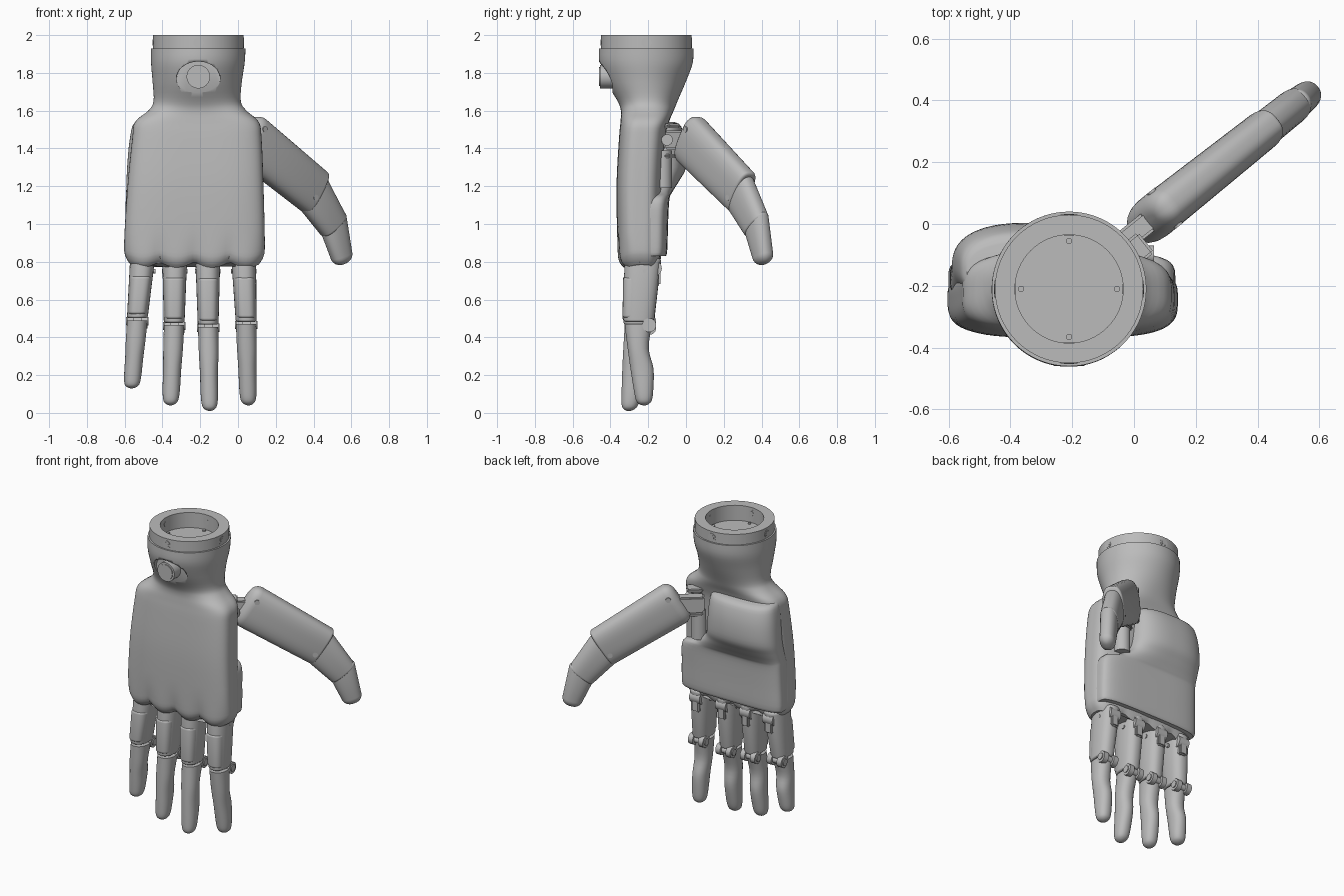
import bpy, bmesh
from math import sin, cos, pi, radians
from mathutils import Vector, Matrix

if "Cube" in bpy.data.objects:
    bpy.data.objects.remove(bpy.data.objects["Cube"])

grey = bpy.data.materials.new("plain grey")
grey.use_nodes = True
COLOUR = (0.5, 0.5, 0.5, 1)
grey.diffuse_color = COLOUR
grey.node_tree.nodes["Principled BSDF"].inputs["Base Color"].default_value = COLOUR
X, Y, Z = Vector((1, 0, 0)), Vector((0, 1, 0)), Vector((0, 0, 1))


def finish(name, bm, angle=35):
    bmesh.ops.recalc_face_normals(bm, faces=bm.faces)
    mesh = bpy.data.meshes.new(name)
    bm.to_mesh(mesh)
    bm.free()
    mesh.materials.append(grey)
    obj = bpy.data.objects.new(name, mesh)
    bpy.context.collection.objects.link(obj)
    bpy.ops.object.select_all(action="DESELECT")
    obj.select_set(True)
    bpy.context.view_layer.objects.active = obj
    bpy.ops.object.shade_smooth_by_angle(angle=radians(angle))
    return obj


def loft(name, sections, n=40, warp=None):
    """Skin superellipse sections: (centre, axis a, axis b, exponent)."""
    bm = bmesh.new()
    rings = []
    for c, a, b, e in sections:
        ring = []
        for i in range(n):
            t = 2 * pi * (i + 0.5) / n
            ca, sa = cos(t), sin(t)
            r = (abs(ca) ** e + abs(sa) ** e) ** (-1 / e)
            p = c + a * ca * r + b * sa * r
            ring.append(bm.verts.new(warp(p) if warp else p))
        rings.append(ring)
    for r, s in zip(rings, rings[1:]):
        for i in range(n):
            j = (i + 1) % n
            bm.faces.new((r[i], r[j], s[j], s[i]))
    bm.faces.new(rings[0])
    bm.faces.new(rings[-1])
    return finish(name, bm)


def smooth_rows(rows, k=4):
    """Catmull-Rom interpolation of parameter rows."""
    out = []
    for i in range(len(rows) - 1):
        p = [rows[max(0, min(len(rows) - 1, i + d))] for d in (-1, 0, 1, 2)]
        for s in range(k):
            t = s / k
            out.append(tuple(0.5 * (2 * b + (c - a) * t + (2 * a - 5 * b + 4 * c - d) * t * t
                             + (3 * b - a - 3 * c + d) * t ** 3) for a, b, c, d in zip(*p)))
    return out + [rows[-1]]


def box_section(z, x0, x1, y0, y1, e):
    return (Vector(((x0 + x1) / 2, (y0 + y1) / 2, z)), X * (x1 - x0) / 2, Y * (y1 - y0) / 2, e)


def segment(name, p0, p1, A, B, s0, s1, r0, r1, e=2.6):
    """Straight tapered limb with rounded ends."""
    length, secs = (p1 - p0).length, []
    steps = [i * pi / 12 for i in range(7)]
    stations = [(r0 * (1 - cos(t)), r0 * (1 - sin(t))) for t in steps]
    stations += [(length - r1 * (1 - cos(t)), r1 * (1 - sin(t))) for t in reversed(steps)]
    for d, shrink in stations:
        f = d / length
        a, b = (max(0.004, u + (v - u) * f - shrink) for u, v in zip(s0, s1))
        secs.append((p0.lerp(p1, f), A * a, B * b, e))
    return loft(name, secs)


def cylinder(name, c, axis, r, depth, n=24):
    bm = bmesh.new()
    m = Matrix.Translation(c) @ Z.rotation_difference(axis).to_matrix().to_4x4()
    bmesh.ops.create_cone(bm, cap_ends=True, segments=n, radius1=r, radius2=r, depth=depth, matrix=m)
    return finish(name, bm)


def block(name, c, size, turn=0.0, bevel=0.008):
    bm = bmesh.new()
    m = Matrix.Translation(c) @ Matrix.Rotation(turn, 4, "Z") @ Matrix.Diagonal((*size, 1))
    bmesh.ops.create_cube(bm, size=1, matrix=m)
    bmesh.ops.bevel(bm, geom=bm.edges[:], offset=bevel, segments=2, affect="EDGES")
    return finish(name, bm)


# Palm shell running up into the wrist, with a scalloped knuckle edge
def scallop(p):
    p = p.copy()
    low = max(0, min(1, (0.95 - p.z) / 0.15))
    wave = abs(sin(pi * (p.x + 0.6) / 0.185))
    p.z -= 0.03 * low * wave
    if p.y < -0.25:
        p.y += 0.018 * low * (1 - wave)
    return p


shell = smooth_rows([
    (0.80, -.57, .11, -.33, -.15, 3.6), (0.83, -.595, .135, -.355, -.135, 3.6),
    (0.90, -.603, .142, -.363, -.13, 3.6), (1.2, -.585, .135, -.368, -.125, 3.6),
    (1.45, -.56, .125, -.355, -.11, 3.6), (1.54, -.545, .11, -.347, -.09, 3.4),
    (1.6, -.475, .045, -.345, -.065, 2.6), (1.65, -.447, .015, -.362, -.045, 2.2),
    (1.75, -.452, .02, -.422, -.002, 2), (1.85, -.46, .035, -.459, .035, 2),
    (1.93, -.46, .04, -.46, .04, 2)])
secs = [box_section(*r) for r in shell]
WRIST = Vector((-.21, -.21, 0))
for r, z in ((.18, 1.93), (.18, 1.9)):
    secs.append((WRIST + Z * z, X * r, Y * r, 2))
palm = loft("palm_shell", secs, 112, scallop)

# Oval pocket with a round button on the wrist
cutter = loft("pocket_cutter", [(Vector((-.21, y, 1.77)), X * .115, Z * .09, 2) for y in (-.6, -.39)])
cut = palm.modifiers.new("pocket", "BOOLEAN")
cut.operation, cut.object, cut.solver = "DIFFERENCE", cutter, "EXACT"
bpy.context.view_layer.objects.active = palm
bpy.ops.object.modifier_apply(modifier="pocket")
bpy.data.objects.remove(cutter)
cylinder("wrist_button", Vector((-.21, -.415, 1.78)), Y, .062, .08, 40)
cylinder("wrist_button_cap", Vector((-.21, -.457, 1.78)), Y, .05, .006, 40)

# Mounting collar: an open ring with four screws
bm = bmesh.new()
profile = [bm.verts.new(WRIST + Vector((r, 0, z))) for r, z in ((.175, 1.9), (.24, 1.9), (.24, 2), (.175, 2))]
edges = [bm.edges.new((profile[i], profile[(i + 1) % 4])) for i in range(4)]
bmesh.ops.spin(bm, geom=profile + edges, cent=WRIST, axis=Z, angle=2 * pi, steps=64, use_merge=True)
bmesh.ops.remove_doubles(bm, verts=bm.verts, dist=1e-4)
finish("wrist_collar", bm)
for i in range(4):
    d = Vector((cos(i * pi / 2), sin(i * pi / 2), 0))
    at = WRIST + Z * 1.96
    cylinder("collar_bush", at + d * .2075, d, .027, .067)
    cylinder("collar_screw", at + d * .2075, d, .016, .07)
    cylinder("floor_screw", WRIST + d * .155 + Z * 1.9, Z, .01, .016, 16)

# Palm pad with a notch beside the thumb
pad = smooth_rows([
    (1.54, -.54, -.14, -.26, -.06, 2.6), (1.515, -.56, -.11, -.26, -.025, 2.6),
    (1.42, -.577, -.1, -.26, 0, 2.5), (1.3, -.587, -.09, -.26, 0, 2.5),
    (1.23, -.59, -.06, -.26, -.035, 2.7), (1.17, -.592, .03, -.26, -.072, 3.2),
    (1.13, -.594, .12, -.26, -.088, 4), (1.0, -.597, .132, -.26, -.095, 4),
    (.85, -.6, .132, -.26, -.1, 4), (.83, -.585, .12, -.26, -.115, 4)])
loft("palm_pad", [box_section(*r) for r in pad], 72)

# Fingers: knuckle x, joint x, tip x, joint z, tip z, sideways shift of the tip
fingers = {"little": (-.505, -.533, -.563, .49, .13, 0), "ring": (-.335, -.338, -.357, .465, .04, -.02),
           "middle": (-.16, -.158, -.15, .455, .01, -.04), "index": (.03, .043, .055, .47, .04, .04)}
lower = smooth_rows([(0, -.253, .054, .072), (.3, -.265, .052, .056), (.55, -.255, .048, .061),
                     (.8, -.257, .046, .052), (.93, -.26, .04, .043), (.98, -.262, .026, .028),
                     (1, -.262, .006, .008)])
for name, (kx, jx, tx, jz, tz, shift) in fingers.items():
    top, joint = Vector((kx, -.228, .82)), Vector((jx, -.25, jz + .012))
    segment(name + "_upper", top, joint, X, Y, (.066, .098), (.055, .08), .02, .012, 2.4)
    segment(name + "_back_plate", top.lerp(joint, .3) - Y * .03, joint - Y * .024 + Z * .02, X, Y,
            (.056, .068), (.05, .062), .015, .015, 2.8)
    loft(name + "_lower", [(Vector((jx + (tx - jx) * t, y + shift * t, jz + (tz - jz) * t)),
                            X * a, Y * b, 2.2) for t, y, a, b in lower])
    # Hinges on the palm side
    hinge = Vector((jx, -.195, jz - .005))
    cylinder(name + "_hinge_pin", hinge, X, .022, .12)
    for side in (-1, 1):
        cylinder(name + "_hinge_lug", hinge + X * side * .037, X, .037, .034)
    knuckle = Vector((kx, -.17, .765))
    cylinder(name + "_knuckle_barrel", knuckle, X, .042, .075)
    block(name + "_knuckle_strap", knuckle + Vector((0, .01, -.045)), (.055, .05, .09))
    cylinder(name + "_knuckle_pin", Vector((kx, -.215, .75)), X, .013, .134, 16)

# Thumb: three segments in a vertical plane turned away from the palm
TURN = radians(38.5)
U, N = Vector((cos(TURN), sin(TURN), 0)), Vector((-sin(TURN), cos(TURN), 0))


def thumb_point(u, z, n=-.023):
    return U * u + N * n + Z * z


for name, a, b, s0, s1, r0, r1, e in (
        ("thumb_base", (.025, 1.473), (.512, 1.163), (.14, .074), (.127, .064), .06, .015, 2.8),
        ("thumb_middle", (.44, 1.22), (.635, .985), (.122, .06), (.088, .056), .03, .015, 2.5),
        ("thumb_tip", (.612, 1.04), (.697, .788), (.09, .054), (.056, .046), .02, .045, 2.3)):
    p, q = thumb_point(*a), thumb_point(*b)
    segment(name, p, q, (q - p).normalized().cross(N), N, s0, s1, r0, r1, e)
cylinder("thumb_base_pin", thumb_point(.11, 1.5), N, .016, .146)
cylinder("thumb_middle_pin", thumb_point(.46, 1.14), N, .016, .128)

# Thumb mount: swivel post, link and a forked bracket
cylinder("thumb_post", Vector((-.01, -.125, 1.29)), Z, .05, .2, 32)
block("thumb_link", thumb_point(-.03, 1.445), (.16, .07, .1), TURN)
for z in (1.36, 1.52):
    block("thumb_bracket", Vector((.0, -.09, z)), (.1, .085, .022), TURN)
cylinder("thumb_bracket_pin", Vector((.015, -.1, 1.445)), X, .03, .1)
